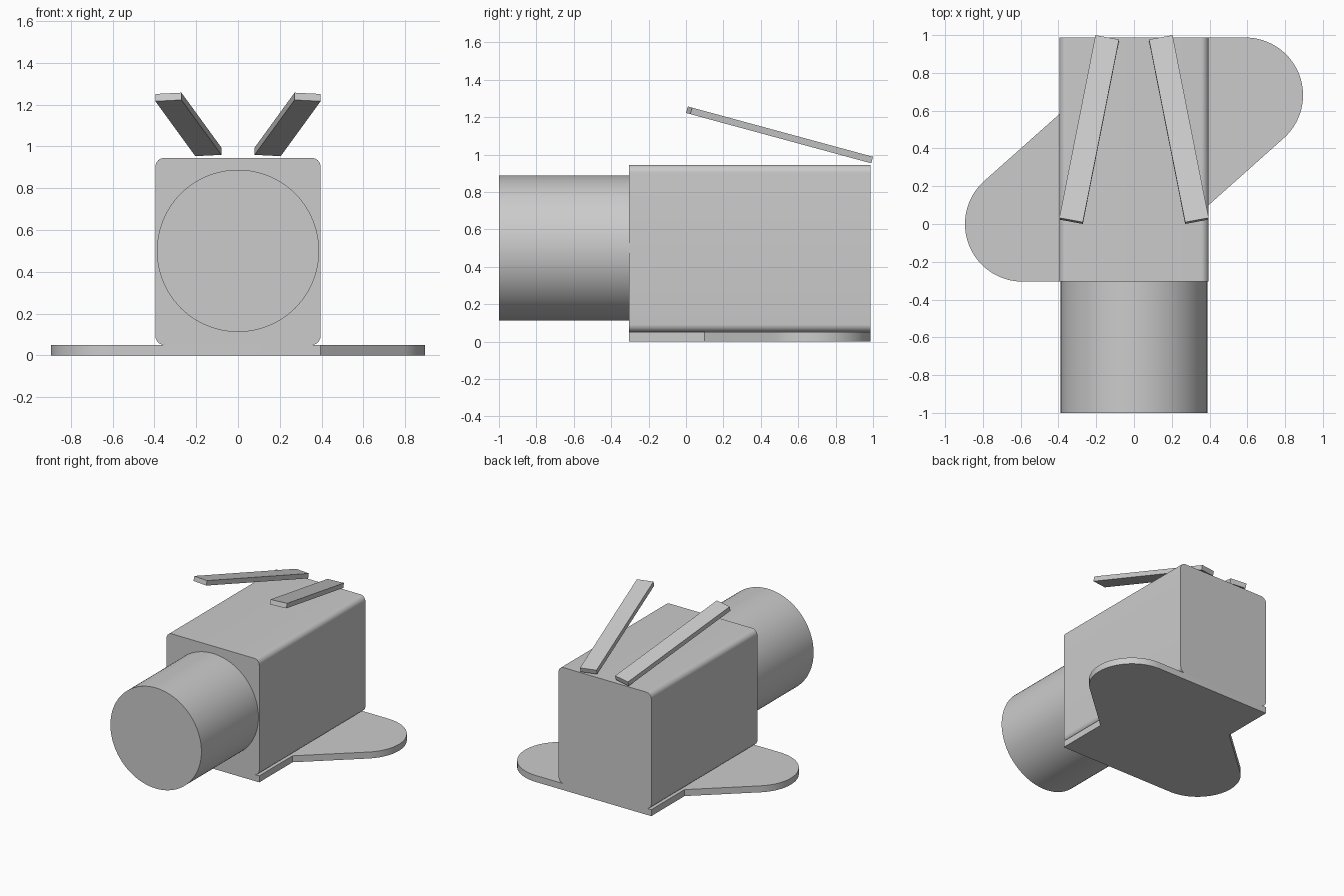
import bpy, bmesh, math
from mathutils import Matrix, Vector

cube = bpy.data.objects.get("Cube")
if cube:
    bpy.data.objects.remove(cube, do_unlink=True)

# Single material
GREY = (0.6, 0.6, 0.6, 1.0)
grey = bpy.data.materials.new("plain_grey")
grey.use_nodes = True
grey.diffuse_color = GREY
grey.node_tree.nodes["Principled BSDF"].inputs["Base Color"].default_value = GREY


def finish(name, bm, smooth=False):
    bmesh.ops.recalc_face_normals(bm, faces=bm.faces)
    mesh = bpy.data.meshes.new(name)
    bm.to_mesh(mesh)
    bm.free()
    mesh.materials.append(grey)
    obj = bpy.data.objects.new(name, mesh)
    bpy.context.collection.objects.link(obj)
    if smooth:
        bpy.ops.object.select_all(action='DESELECT')
        obj.select_set(True)
        bpy.context.view_layer.objects.active = obj
        bpy.ops.object.shade_smooth_by_angle(angle=math.radians(30))
    return obj


def box(size, matrix):
    bm = bmesh.new()
    bmesh.ops.create_cube(bm, size=1, matrix=matrix @ Matrix.Diagonal((*size, 1)))
    return bm


HALF_W, FRONT, BACK = 0.395, -0.305, 0.987
MID_Y = (FRONT + BACK) / 2
PLATE_H, TOP = 0.05, 0.945

# Body: box with its four lengthwise edges rounded
bm = box((2 * HALF_W, BACK - FRONT, TOP - PLATE_H),
         Matrix.Translation((0, MID_Y, (TOP + PLATE_H) / 2)))
long_edges = [e for e in bm.edges
              if abs(e.verts[0].co.y - e.verts[1].co.y) > 0.5]
bmesh.ops.bevel(bm, geom=long_edges, offset=0.042, segments=8, profile=0.5, affect='EDGES')
finish("body", bm, smooth=True)

# Front barrel
bm = bmesh.new()
bmesh.ops.create_cone(bm, cap_ends=True, segments=96, radius1=0.388, radius2=0.388,
                      depth=1 + FRONT,
                      matrix=Matrix.Translation((0, (FRONT - 1) / 2, 0.5))
                      @ Matrix.Rotation(math.pi / 2, 4, 'X'))
finish("barrel", bm, smooth=True)

# Base plate: one rounded ear, repeated by a half turn about the body centre
R = 0.305
ear = [Vector((HALF_W, 0.1))]
for i in range(33):
    a = math.radians(-48 + 138 * i / 32)
    ear.append(Vector((0.59 + R * math.cos(a), BACK - R + R * math.sin(a))))
ear.append(Vector((-HALF_W, BACK)))
outline = ear + [Vector((-p.x, 2 * MID_Y - p.y)) for p in ear]
bm = bmesh.new()
face = bm.faces.new([bm.verts.new((p.x, p.y, 0)) for p in outline])
ext = bmesh.ops.extrude_face_region(bm, geom=[face])
bmesh.ops.translate(bm, vec=(0, 0, PLATE_H),
                    verts=[v for v in ext["geom"] if isinstance(v, bmesh.types.BMVert)])
finish("base_plate", bm, smooth=True)

# Two splayed strips rising towards the front
for side, name in ((1, "left_strip"), (-1, "right_strip")):
    place = (Matrix.Translation((side * 0.2375, 0.5, 1.105))
             @ Matrix.Rotation(math.radians(-15.2), 4, 'X')
             @ Matrix.Rotation(side * math.radians(10.8), 4, 'Z'))
    finish(name, box((0.127, 1.02, 0.036), place))
